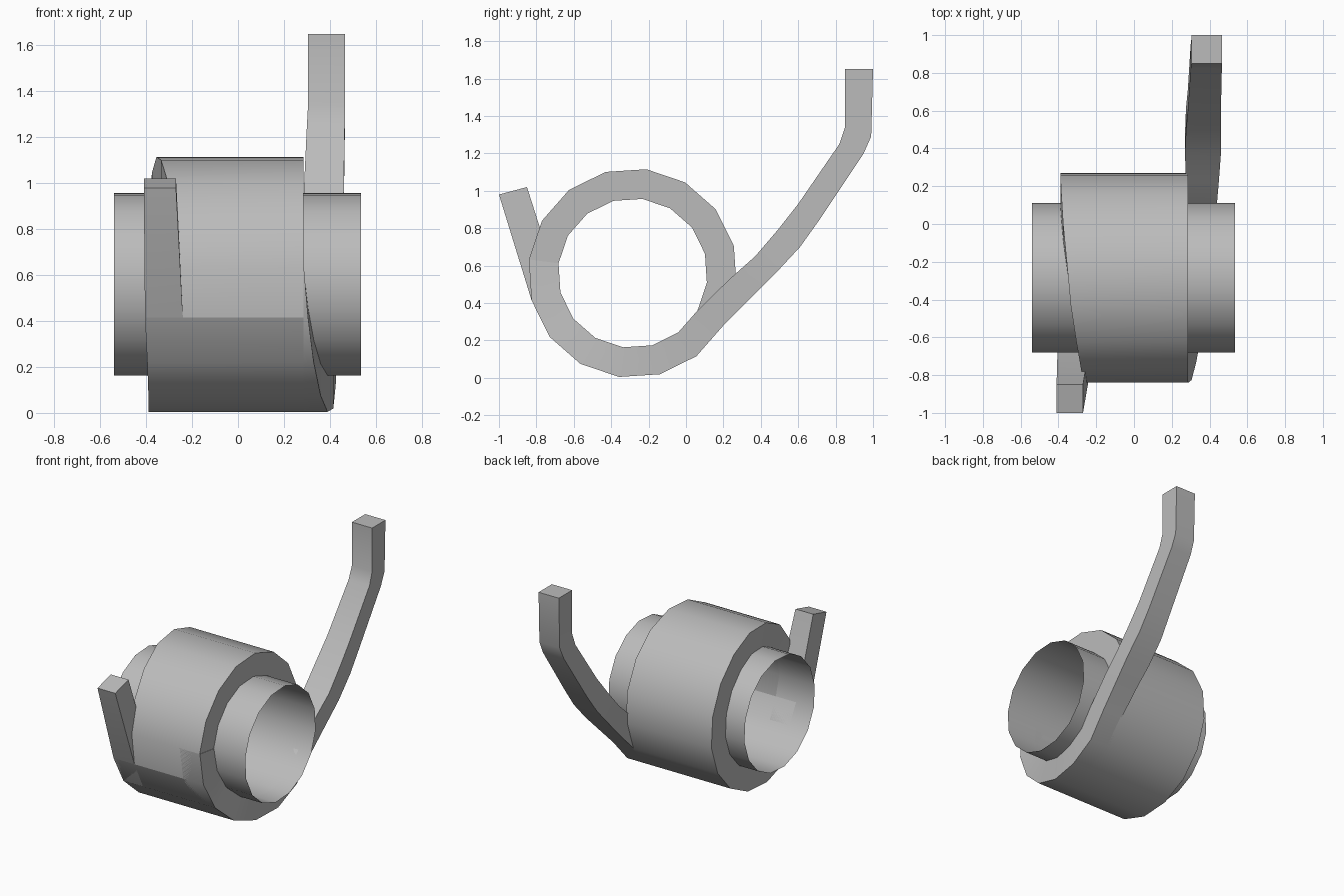
import bpy, bmesh, math

if "Cube" in bpy.data.objects:
    bpy.data.objects.remove(bpy.data.objects["Cube"])

CY, CZ = -0.285, 0.56          # coil axis
R_OUT, R_IN = 0.56, 0.40
STEP = 22.5                    # 16-sided rings

steel = bpy.data.materials.new("steel grey")
steel.diffuse_color = (0.5, 0.5, 0.5, 1)
steel.use_nodes = True
steel.node_tree.nodes["Principled BSDF"].inputs["Base Color"].default_value = steel.diffuse_color


def ring_pt(r, deg):
    a = math.radians(deg)
    return (CY + r * math.cos(a), CZ + r * math.sin(a))


def finish(bm, name):
    bmesh.ops.recalc_face_normals(bm, faces=bm.faces)
    me = bpy.data.meshes.new(name)
    bm.to_mesh(me)
    bm.free()
    me.materials.append(steel)
    for p in me.polygons:
        p.use_smooth = True
    me.set_sharp_from_angle(angle=math.radians(32))
    ob = bpy.data.objects.new(name, me)
    bpy.context.collection.objects.link(ob)
    return ob


def sweep(name, sections):
    """Sections are (inner yz, outer yz, x left, x right)."""
    bm = bmesh.new()
    rows = []
    for i, o, xl, xr in sections:
        rows.append([bm.verts.new(c) for c in
                     ((xl, *i), (xr, *i), (xr, *o), (xl, *o))])
    for a, b in zip(rows, rows[1:]):
        for k in range(4):
            n = (k + 1) % 4
            bm.faces.new((a[k], a[n], b[n], b[k]))
    bm.faces.new(rows[0])
    bm.faces.new(rows[-1])
    return finish(bm, name)


def ring_section(deg, xl, xr):
    return (ring_pt(R_IN, deg), ring_pt(R_OUT, deg), xl, xr)


# Closely wound coil: left face steps over by one wire width along the turn
left_x = [-.40, -.395, -.39, -.39, -.39, -.39, -.39, -.39, -.39,
          -.385, -.375, -.355, -.335, -.305, -.28, -.26, -.24]
sweep("coil_body", [ring_section(195 + STEP * k, x, 0.285)
                    for k, x in enumerate(left_x)])

# Short front leg leaving the coil tangentially
sweep("front_leg", [((-0.85, 1.02), (-1.0, 0.98), -0.41, -0.27),
                    ring_section(195, -0.405, -0.24),
                    ring_section(217.5, -0.395, -0.24)])

# Last wire turn running off into the long rear leg
right_x = [.287, .305, .33, .36, .39, .415, .425, .435]
wire = [ring_section(172.5 + STEP * k, x - 0.16, x)
        for k, x in enumerate(right_x)]
wire += [((.235, .53), (.37, .45), .275, .45),
         ((.37, .65), (.48, .56), .27, .46),
         ((.49, .79), (.61, .70), .275, .46),
         ((.60, .93), (.71, .84), .285, .46),
         ((.82, 1.25), (.95, 1.20), .30, .465),
         ((.85, 1.34), (.99, 1.29), .305, .465),
         ((.85, 1.65), (1.0, 1.65), .305, .465)]
sweep("rear_leg", wire)

# Thin open sleeve inside the coil
bm = bmesh.new()
ends = [[bm.verts.new((x, *ring_pt(R_IN, 15 + STEP * k))) for k in range(16)]
        for x in (-0.54, 0.535)]
for k in range(16):
    n = (k + 1) % 16
    bm.faces.new((ends[0][k], ends[0][n], ends[1][n], ends[1][k]))
finish(bm, "inner_sleeve")
